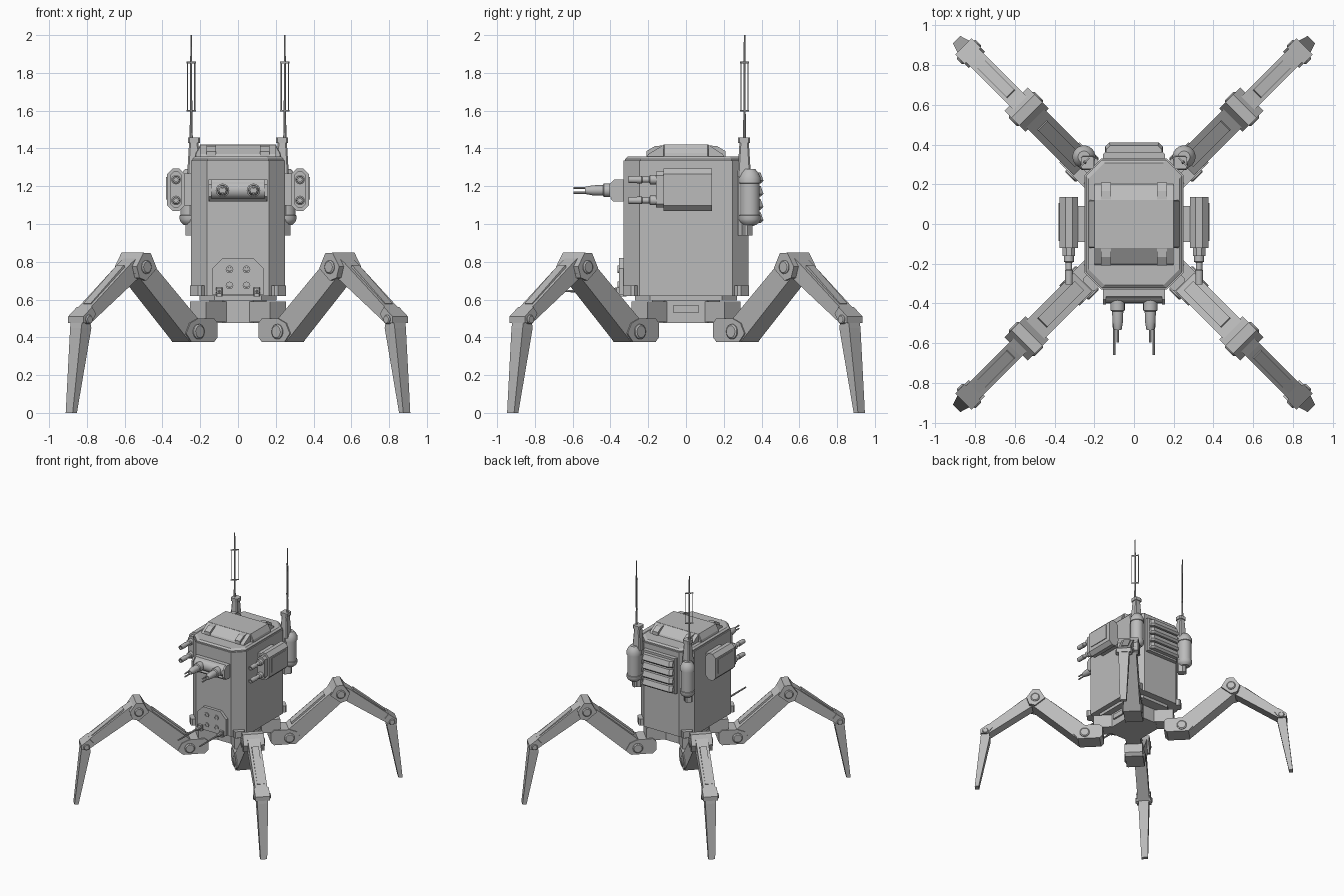
import bpy, bmesh, math
from mathutils import Vector

grey = bpy.data.materials.new("light grey metal")
grey.diffuse_color = (0.5, 0.5, 0.5, 1)


def finish(bm, name, smooth=False):
    bmesh.ops.recalc_face_normals(bm, faces=bm.faces)
    me = bpy.data.meshes.new(name)
    bm.to_mesh(me)
    bm.free()
    me.materials.append(grey)
    if smooth:
        me.polygons.foreach_set("use_smooth", [True] * len(me.polygons))
        me.set_sharp_from_angle(angle=math.radians(35))
    ob = bpy.data.objects.new(name, me)
    bpy.context.collection.objects.link(ob)
    return ob


def loft(name, rings, smooth=False):
    """Skin a list of equally long point rings and cap both ends."""
    bm = bmesh.new()
    vs = [[bm.verts.new(p) for p in ring] for ring in rings]
    n = len(vs[0])
    for a, b in zip(vs, vs[1:]):
        for i in range(n):
            bm.faces.new((a[i], a[(i + 1) % n], b[(i + 1) % n], b[i]))
    bm.faces.new(vs[0])
    bm.faces.new(vs[-1])
    return finish(bm, name, smooth)


def prism(name, pts, lo, hi, fn):
    return loft(name, [[fn(a, b, t) for a, b in pts] for t in (lo, hi)])


def box(name, c, s, bevel=0.0, turn=0.0):
    x, y, z = (v / 2 for v in s)
    pts = chamfer(x, y, bevel) if bevel else [(-x, -y), (x, -y), (x, y), (-x, y)]
    co, si = math.cos(turn), math.sin(turn)
    return prism(name, pts, -z, z, lambda a, b, t: (
        c[0] + a * co - b * si, c[1] + a * si + b * co, c[2] + t))


def chamfer(x, y, c):
    """Rectangle outline with cut corners."""
    return [(-x + c, -y), (x - c, -y), (x, -y + c), (x, y - c),
            (x - c, y), (-x + c, y), (-x, y - c), (-x, -y + c)]


def lathe(name, start, axis, prof, n=16):
    """Turn (distance, radius) pairs about an axis."""
    d = Vector(axis).normalized()
    u = d.orthogonal().normalized()
    w = d.cross(u)
    return loft(name, [[Vector(start) + d * h + r * (u * math.cos(math.tau * i / n)
                + w * math.sin(math.tau * i / n)) for i in range(n)] for h, r in prof], True)


def xy(a, b, t): return (a, b, t)
def xz(a, b, t): return (a, t, b)
def yz(a, b, t): return (t, a, b)


# Hull, with lip, roof plate and skirt
prism("hull", chamfer(0.25, 0.33, 0.085), 0.62, 1.335, xy)
loft("roof_plate", [[(a, b, z) for a, b in chamfer(0.25 - i, 0.33 - i, 0.08)]
                    for z, i in ((1.335, 0.008), (1.345, 0.008), (1.357, 0.022))])
prism("hull_skirt", chamfer(0.205, 0.27, 0.08), 0.595, 0.62, xy)
prism("hull_hub", chamfer(0.15, 0.18, 0.07), 0.475, 0.6, xy)
for s in (-1, 1):
    box("hub_side_plate", (s * 0.15, 0, 0.55), (0.03, 0.13, 0.04))

# Roof hatch, sloped at front and back
prism("roof_hatch", [(-0.21, 1.35), (0.205, 1.35), (0.195, 1.37), (0.12, 1.418),
                     (-0.12, 1.418), (-0.2, 1.37)], -0.2, 0.2, yz)
loft("hatch_lid", [[(a, b, z) for a, b in chamfer(x, 0.12, 0.005)]
                   for z, x in ((1.35, 0.23), (1.375, 0.225), (1.42, 0.2))])
for sx in (-1, 1):
    for sy in (-1, 1):
        prism("hatch_hinge", [(sy * 0.12, 1.355), (sy * 0.21, 1.355), (sy * 0.21, 1.385),
                              (sy * 0.165, 1.412), (sy * 0.12, 1.416)],
              sx * 0.142 - 0.025, sx * 0.142 + 0.025, yz)
        # Corner brackets at the foot of the hull
        box("corner_bracket", (sx * 0.213, sy * 0.293, 0.647), (0.085, 0.055, 0.055), 0.012,
            -sx * sy * math.pi / 4)

# Chest plate with four ports
prism("chest_plate", [(-0.135, 0.625), (0.135, 0.625), (0.135, 0.765), (0.08, 0.82),
                      (-0.08, 0.82), (-0.135, 0.765)], -0.355, -0.32, xz)
for x in (-0.045, 0.045):
    for z in (0.675, 0.76):
        lathe("chest_port", (x, -0.35, z), (0, -1, 0), [(0, 0.02), (0.013, 0.02), (0.013, 0.011), (0.008, 0.01)])
# Thin lower guns
for x in (-0.1, 0.1):
    box("lower_gun_mount", (x, -0.345, 0.64), (0.035, 0.06, 0.05), 0.006)
    lathe("lower_gun", (x, -0.36, 0.645), (0, -1, 0),
          [(0, 0.016), (0.05, 0.016), (0.055, 0.008), (0.3, 0.006)], 10)

# Front turret
lathe("turret_drum", (-0.14, -0.35, 1.18), (1, 0, 0), [(0, 0.048), (0.28, 0.048)], 20)
for s in (-1, 1):
    prism("turret_cheek", [(-0.32, 1.12), (-0.375, 1.12), (-0.405, 1.145), (-0.405, 1.21),
                           (-0.38, 1.235), (-0.32, 1.235)], s * 0.14, s * 0.155, yz)
    lathe("turret_gun", (s * 0.082, -0.36, 1.178), (0, -1, 0),
          [(0, 0.036), (0.075, 0.036), (0.08, 0.028), (0.13, 0.027), (0.17, 0.02), (0.175, 0.018)])
    for z in (1.165, 1.191):
        lathe("turret_barrel", (s * 0.082, -0.52, z), (0, -1, 0), [(0, 0.006), (0.076, 0.006)], 8)
prism("turret_shelf", [(-0.32, 1.12), (-0.385, 1.12), (-0.4, 1.135), (-0.32, 1.135)], -0.15, 0.15, yz)
prism("turret_hood", [(-0.32, 1.22), (-0.375, 1.22), (-0.365, 1.235), (-0.32, 1.235)], -0.15, 0.15, yz)

# Side gun pods
for s in (-1, 1):
    side = lambda a, b, t, s=s: (s * (0.328 + a), t, 1.182 + b)
    prism("pod_body", chamfer(0.047, 0.113, 0.03), -0.12, 0.137, side)
    prism("pod_nose", chamfer(0.032, 0.095, 0.02), -0.16, -0.12, side)
    prism("pod_mount", chamfer(0.05, 0.085, 0.01), -0.09, 0.09,
          lambda a, b, t, s=s: (s * (0.275 + a * 0.7), t, 1.182 + b))
    box("pod_side_panel", (s * 0.377, 0.01, 1.19), (0.008, 0.19, 0.12))
    for z in (1.125, 1.235):
        lathe("pod_barrel", (s * 0.328, -0.155, z), (0, -1, 0),
              [(0, 0.025), (0.035, 0.025), (0.04, 0.016), (0.075, 0.016), (0.08, 0.02),
               (0.15, 0.018), (0.15, 0.01), (0.13, 0.01)])

# Rear radiator slats
box("radiator_frame", (0, 0.343, 1.14), (0.31, 0.04, 0.3), 0.01)
for i in range(4):
    z = 1.035 + i * 0.07
    loft("radiator_slat", [[(-x, 0.34, z + h), (x, 0.34, z + h), (x, y - 0.02, z + h),
                            (x - 0.02, y, z + h), (0.02 - x, y, z + h), (-x, y - 0.02, z + h)]
                           for x, y, h in ((0.14, 0.395, -0.03), (0.145, 0.41, -0.015), (0.14, 0.395, 0.027))])

# Rear corner tanks with masts and antennas
for s in (-1, 1):
    tx, ty = s * 0.252, 0.338
    lathe("rear_tank", (tx, ty, 0.995), (0, 0, 1),
          [(0, 0.035), (0.015, 0.052), (0.03, 0.058), (0.05, 0.058), (0.052, 0.053), (0.22, 0.053),
           (0.222, 0.058), (0.25, 0.058), (0.275, 0.045), (0.295, 0.03)], 20)
    turn = -s * math.pi / 4
    box("tank_bracket", (s * 0.235, 0.308, 1.12), (0.06, 0.05, 0.36), 0.01, turn)
    box("tank_foot", (s * 0.245, 0.318, 0.97), (0.055, 0.06, 0.06), 0.01, turn)
    loft("antenna_mast", [[(s * 0.234 + a, 0.308 + b, z) for a, b in chamfer(w, w, 0.008)]
                          for z, w in ((1.25, 0.036), (1.35, 0.03), (1.43, 0.025), (1.43, 0.032), (1.458, 0.032))])
    ax, ay = s * 0.248, 0.31
    lathe("antenna", (ax, ay, 1.44), (0, 0, 1), [(0, 0.009), (0.16, 0.006), (0.42, 0.005), (0.56, 0.004)], 8)
    for z in (1.6, 1.855):
        box("antenna_crossbar", (ax, ay, z), (0.062, 0.008, 0.008), 0, turn)
    for d in (-0.019, 0.019):
        lathe("antenna_side_rod", (ax + d, ay - s * d, 1.595), (0, 0, 1), [(0, 0.003), (0.265, 0.003)], 6)

# Legs: drawn in a radial plane (r outwards, z up, t sideways)
Q = math.sqrt(0.5)
for sx in (-1, 1):
    for sy in (-1, 1):
        def leg(r, z, t, sx=sx, sy=sy):
            return Vector((sx * (r + t) * Q, sy * ((r - t) * Q + 0.035), z))

        def slab(name, pts, w):
            prism(name, pts, -w / 2, w / 2, leg)

        def disc(name, r, z, w, rad):
            a = leg(r, z, -w / 2)
            d = leg(r, z, w / 2) - a
            lathe(name, a, d, [(0, rad * 0.8), (0.006, rad), (d.length - 0.006, rad), (d.length, rad * 0.8)], 16)

        slab("hip_arm", [(0.1, 0.48), (0.3, 0.48), (0.3, 0.59), (0.1, 0.59)], 0.12)
        slab("hip_block", [(0.25, 0.376), (0.42, 0.376), (0.46, 0.42), (0.43, 0.475),
                           (0.37, 0.5), (0.25, 0.5), (0.225, 0.475), (0.225, 0.4)], 0.145)
        slab("upper_leg", [(0.31, 0.376), (0.425, 0.376), (0.83, 0.74), (0.74, 0.82), (0.33, 0.47)], 0.13)
        slab("upper_leg_panel", [(0.4, 0.51), (0.66, 0.732), (0.65, 0.762), (0.39, 0.54)], 0.065)
        slab("knee_block", [(0.69, 0.765), (0.735, 0.845), (0.79, 0.848), (0.84, 0.775),
                            (0.82, 0.715), (0.77, 0.7)], 0.165)
        slab("lower_leg", [(0.75, 0.75), (0.8, 0.825), (0.85, 0.79), (1.2, 0.52),
                           (1.2, 0.48), (1.15, 0.475), (0.79, 0.715)], 0.095)
        slab("lower_leg_panel", [(0.87, 0.76), (1.12, 0.567), (1.13, 0.58), (0.88, 0.783)], 0.055)
        slab("ankle_block", [(1.12, 0.525), (1.15, 0.56), (1.215, 0.51), (1.215, 0.475), (1.155, 0.475)], 0.115)
        # Foot tapering to the ground
        loft("foot", [[leg(r0, z, -w), leg(r1, z, -w), leg(r1, z, w), leg(r0, z, w)]
                      for r0, r1, z, w in ((1.232, 1.264, 0, 0.026), (1.14, 1.215, 0.45, 0.042),
                                           (1.155, 1.205, 0.51, 0.042))])
        disc("hip_pin", 0.37, 0.43, 0.17, 0.04)
        disc("knee_pin", 0.77, 0.772, 0.185, 0.036)
        disc("ankle_pin", 1.175, 0.495, 0.135, 0.024)
